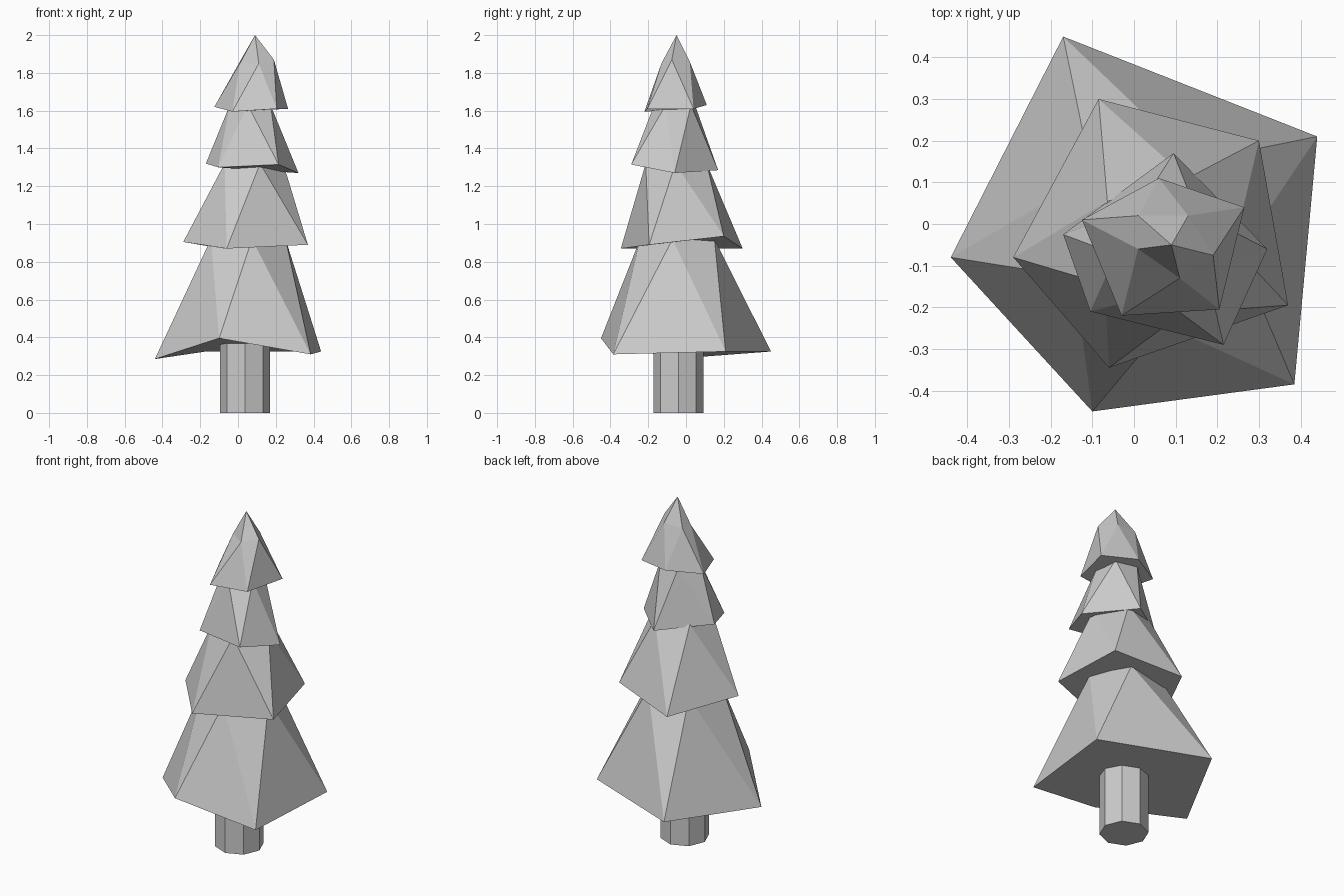
import bpy, bmesh
from math import cos, sin, tau, radians

if "Cube" in bpy.data.objects:
    bpy.data.objects.remove(bpy.data.objects["Cube"])

grey = bpy.data.materials.new("light_grey")
grey.use_nodes = True
colour = (0.6, 0.6, 0.6, 1)
grey.diffuse_color = colour
grey.node_tree.nodes["Principled BSDF"].inputs["Base Color"].default_value = colour


def finish(name, bm):
    """Turn a bmesh into a flat shaded object."""
    bmesh.ops.recalc_face_normals(bm, faces=bm.faces[:])
    mesh = bpy.data.meshes.new(name)
    bm.to_mesh(mesh)
    bm.free()
    mesh.materials.append(grey)
    obj = bpy.data.objects.new(name, mesh)
    bpy.context.collection.objects.link(obj)


def ring(centre, radius, z, sides, phase=0):
    """Regular polygon, counter-clockwise."""
    return [(centre[0] + radius * cos(radians(phase) + tau * i / sides),
             centre[1] + radius * sin(radians(phase) + tau * i / sides), z)
            for i in range(sides)]


def tier(name, rim, crown, tip=None):
    """Twisted skirt: each crown corner sits between two rim corners."""
    bm = bmesh.new()
    low = [bm.verts.new(p) for p in rim]
    high = [bm.verts.new(p) for p in crown]
    for i in range(len(low)):
        bm.faces.new((low[i], low[(i + 1) % len(low)], high[i]))
        bm.faces.new((low[i], high[i], high[i - 1]))
    bm.faces.new(low[::-1])
    if tip:
        top = bm.verts.new(tip)
        for i in range(len(high)):
            bm.faces.new((high[i - 1], high[i], top))
    else:
        bm.faces.new(high)
    finish(name, bm)


# Trunk
bm = bmesh.new()
base = bm.faces.new([bm.verts.new(p) for p in ring((0.037, -0.04), 0.133, 0, 8)])
top = bmesh.ops.extrude_face_region(bm, geom=[base], use_keep_orig=True)["geom"]
bmesh.ops.translate(bm, vec=(0, 0, 0.42),
                    verts=[v for v in top if isinstance(v, bmesh.types.BMVert)])
finish("trunk", bm)

# Branch tiers, from the ground up
tier("bottom_branches",
     [(0.44, 0.21, 0.325), (-0.17, 0.45, 0.325), (-0.44, -0.08, 0.285),
      (-0.10, -0.45, 0.395), (0.385, -0.385, 0.31)],
     ring((0.045, -0.035), 0.21, 0.92, 5, 62))
tier("lower_middle_branches",
     [(0.30, 0.20, 0.935), (-0.085, 0.30, 0.87), (-0.29, -0.08, 0.905),
      (-0.06, -0.345, 0.87), (0.37, -0.195, 0.89)],
     ring((0.07, -0.05), 0.17, 1.32, 5, 70))
tier("upper_middle_branches",
     [(0.32, -0.06, 1.27), (0.095, 0.17, 1.285), (-0.17, -0.025, 1.32),
      (-0.105, -0.21, 1.3), (0.215, -0.29, 1.315)],
     ring((0.07, -0.055), 0.115, 1.63, 5, 45))
tier("top_branches",
     [(0.265, 0.04, 1.61), (0.06, 0.11, 1.63), (-0.125, 0.01, 1.62),
      (-0.03, -0.22, 1.595), (0.205, -0.205, 1.61)],
     [(0.13, 0.02, 1.86), (0.01, 0.02, 1.86), (0.01, -0.06, 1.85),
      (0.11, -0.13, 1.85), (0.19, -0.075, 1.87)],
     (0.09, -0.05, 2.0))
